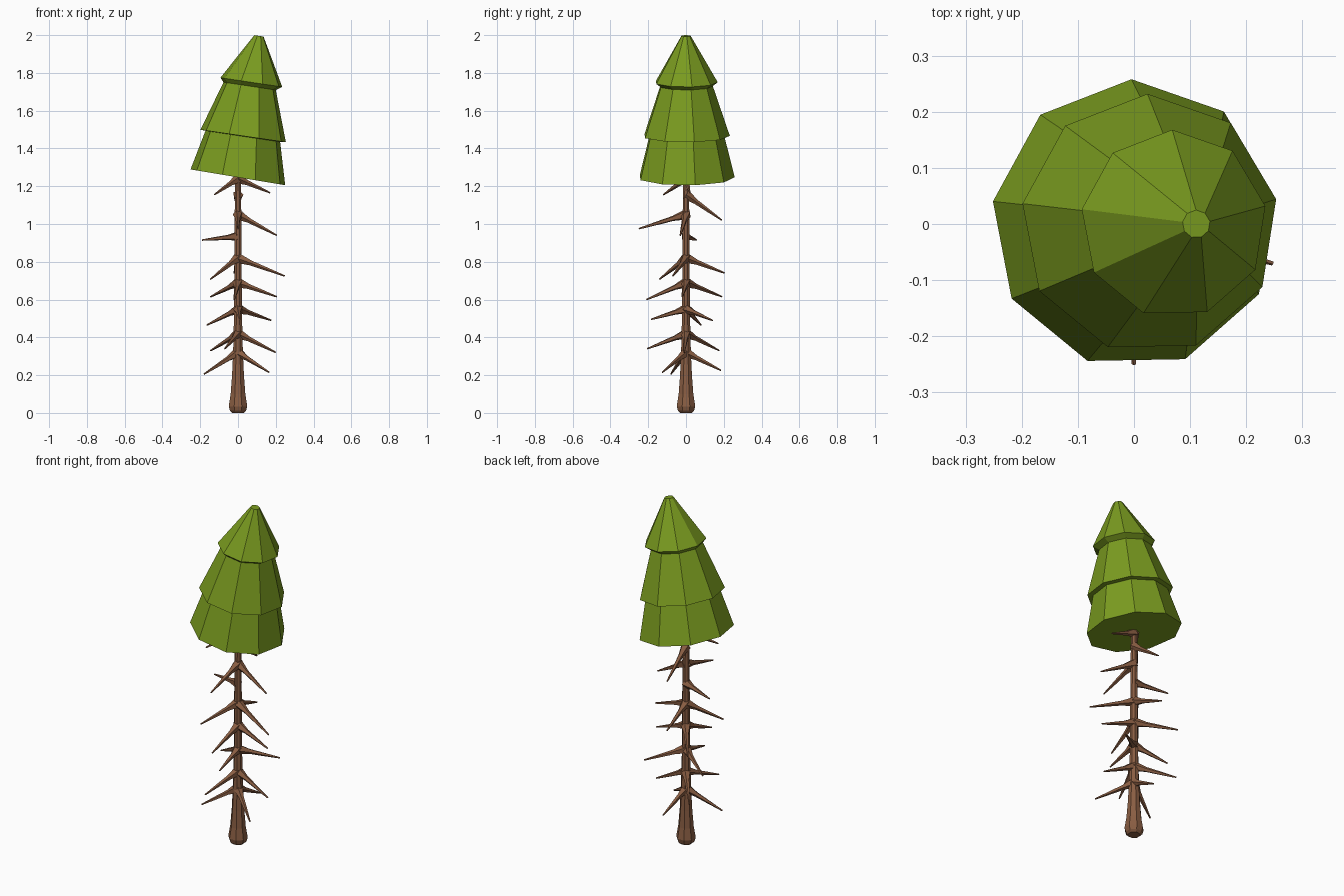
import bpy, bmesh, math
from mathutils import Vector

if "Cube" in bpy.data.objects:
    bpy.data.objects.remove(bpy.data.objects["Cube"])


def material(name, color):
    m = bpy.data.materials.new(name)
    m.diffuse_color = (*color, 1)
    m.use_nodes = True
    m.node_tree.nodes["Principled BSDF"].inputs["Base Color"].default_value = m.diffuse_color
    return m


def ring(bm, c, r, n, u, v, phase=0.0):
    pts = [(phase + 2 * math.pi * i / n) for i in range(n)]
    return [bm.verts.new(c + u * (r * math.cos(a)) + v * (r * math.sin(a))) for a in pts]


def loft(bm, rings):
    for a, b in zip(rings, rings[1:]):
        n = len(a)
        for i in range(n):
            j = (i + 1) % n
            bm.faces.new((a[i], a[j], b[j], b[i]))
    bm.faces.new(rings[0][::-1])
    bm.faces.new(rings[-1])


def finish(bm, name, mat):
    bmesh.ops.recalc_face_normals(bm, faces=bm.faces)
    me = bpy.data.meshes.new(name)
    bm.to_mesh(me)
    bm.free()
    ob = bpy.data.objects.new(name, me)
    me.materials.append(mat)
    bpy.context.collection.objects.link(ob)
    return ob


green = material("needles", (0.195, 0.33, 0.014))
brown = material("bark", (0.25, 0.11, 0.055))
X, Y = Vector((1, 0, 0)), Vector((0, 1, 0))

# Leaning three-tier canopy: (centre x, centre z, radius, tilt degrees)
tiers = [(0.0, 1.247, 0.258, 9.5), (0.026, 1.464, 0.203, 8.5),
         (0.028, 1.466, 0.232, 8.3), (0.062, 1.730, 0.142, 8.5),
         (0.071, 1.750, 0.168, 8.5), (0.111, 1.996, 0.025, 8.5)]
bm = bmesh.new()
rings = []
for cx, cz, r, t in tiers:
    t = math.radians(t)
    u = Vector((math.cos(t), 0, -math.sin(t)))
    rings.append(ring(bm, Vector((cx, 0, cz)), r, 9, u, Y, math.radians(91)))
loft(bm, rings)
finish(bm, "canopy", green)

# Flared trunk: (z, radius)
trunk = [(0.0, 0.034), (0.012, 0.046), (0.035, 0.053), (0.10, 0.042), (0.20, 0.034),
         (0.32, 0.028), (0.55, 0.022), (0.82, 0.021), (1.05, 0.019), (1.27, 0.016)]
bm = bmesh.new()
loft(bm, [ring(bm, Vector((0, 0, z)), r, 8, X, Y, math.pi / 8) for z, r in trunk])
finish(bm, "trunk", brown)

# Bare drooping branches: attachment height -> tips
whorls = [
    (0.32, [(0.165, -0.125, 0.215), (-0.18, -0.08, 0.205), (0.02, 0.185, 0.225)]),
    (0.42, [(0.20, -0.01, 0.32), (-0.07, -0.205, 0.34), (-0.145, 0.175, 0.33)]),
    (0.55, [(-0.165, 0.08, 0.465), (0.01, -0.185, 0.495), (0.175, 0.14, 0.49)]),
    (0.69, [(-0.02, -0.21, 0.60), (0.205, -0.02, 0.615), (-0.145, 0.19, 0.615)]),
    (0.82, [(-0.145, -0.14, 0.708), (0.247, -0.07, 0.725), (-0.02, 0.205, 0.74)]),
    (0.935, [(-0.19, 0.055, 0.915)]),
    (1.05, [(0.205, -0.03, 0.94), (0.0, -0.25, 0.975)]),
    (1.155, [(-0.01, 0.19, 1.02)]),
    (1.24, [(-0.125, -0.12, 1.155), (0.17, 0.02, 1.165)]),
]
bm = bmesh.new()
for z, tips in whorls:
    for tip in tips:
        base, tip = Vector((0, 0, z)), Vector(tip)
        d = (tip - base).normalized()
        u = d.cross(Vector((0, 0, 1))).normalized()
        v = d.cross(u)
        loft(bm, [ring(bm, base.lerp(tip, f), r, 5, u, v)
                  for f, r in ((0.0, 0.028), (0.28, 0.014), (0.6, 0.010), (1.0, 0.004))])
finish(bm, "branches", brown)
